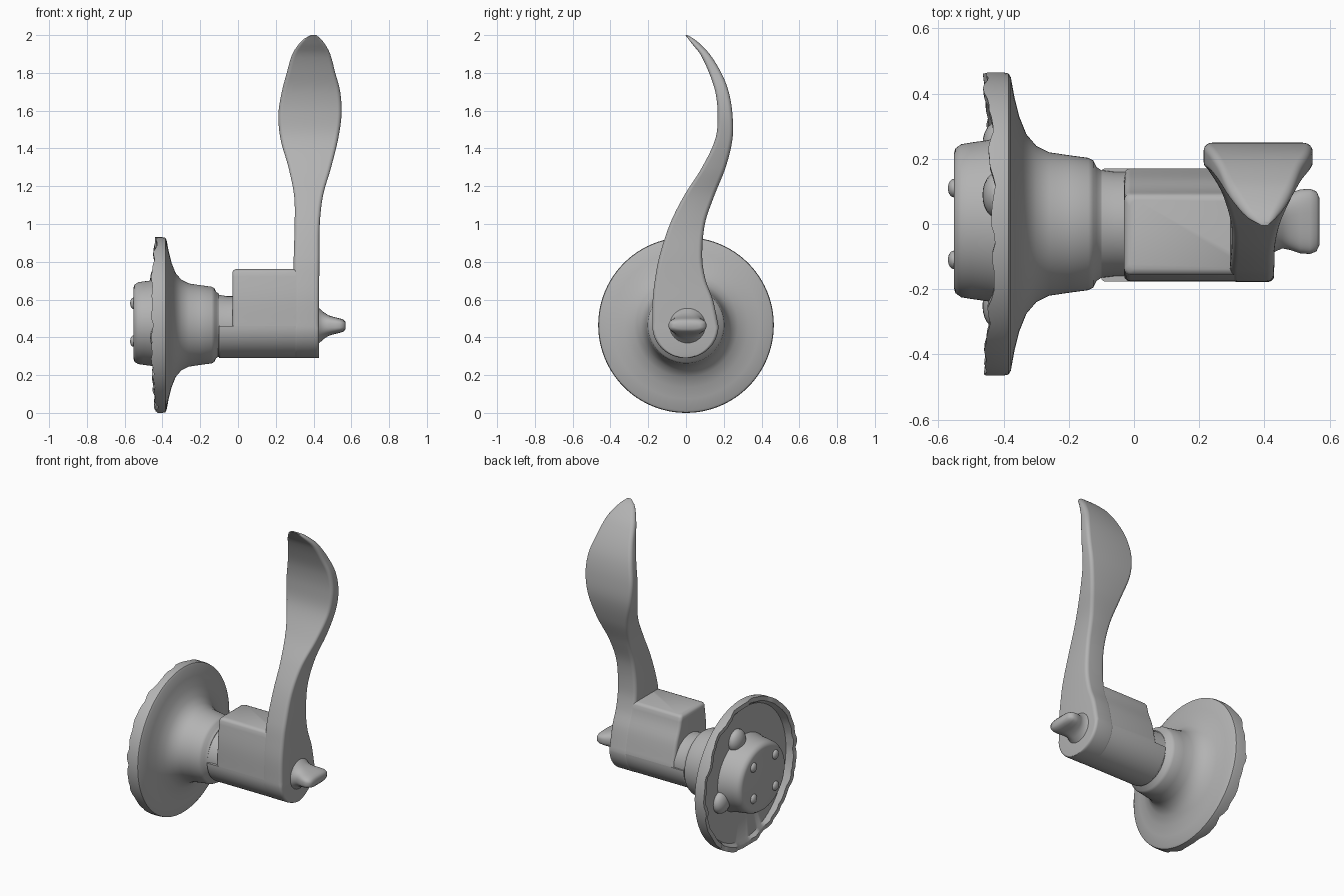
import bpy, bmesh, math, random
from mathutils import Vector

random.seed(4)
if "Cube" in bpy.data.objects:
    bpy.data.objects.remove(bpy.data.objects["Cube"])

AXIS_Z = 0.465
metal = bpy.data.materials.new("grey metal")
metal.use_nodes = True
GREY = (0.45, 0.45, 0.45, 1)
metal.diffuse_color = GREY
metal.node_tree.nodes["Principled BSDF"].inputs["Base Color"].default_value = GREY


def loft(name, rings, angle=40):
    """Skin a list of equal-length closed rings and cap both ends."""
    bm = bmesh.new()
    rows = [[bm.verts.new(p) for p in ring] for ring in rings]
    n = len(rows[0])
    for a, b in zip(rows, rows[1:]):
        for i in range(n):
            j = (i + 1) % n
            bm.faces.new((a[i], a[j], b[j], b[i]))
    bm.faces.new(rows[0])
    bm.faces.new(rows[-1])
    bmesh.ops.recalc_face_normals(bm, faces=bm.faces)
    mesh = bpy.data.meshes.new(name)
    bm.to_mesh(mesh)
    bm.free()
    obj = bpy.data.objects.new(name, mesh)
    bpy.context.collection.objects.link(obj)
    finish(obj, angle)
    return obj


def finish(obj, angle=40):
    if not obj.data.materials:
        obj.data.materials.append(metal)
    bpy.ops.object.select_all(action="DESELECT")
    obj.select_set(True)
    bpy.context.view_layer.objects.active = obj
    bpy.ops.object.shade_smooth_by_angle(angle=math.radians(angle))


def circle(x, ry, rz=None, y=0, z=AXIS_Z, power=1.0, n=96):
    """Ring across the x axis; power below 1 squares it off."""
    rz = ry if rz is None else rz
    ring = []
    for i in range(n):
        a = 2 * math.pi * i / n
        c, s = math.cos(a), math.sin(a)
        ring.append(Vector((x, y + ry * math.copysign(abs(c) ** power, c),
                            z + rz * math.copysign(abs(s) ** power, s))))
    return ring


def rounded_slice(x0, x1, y0, y1, z, radius):
    """Horizontal rounded rectangle."""
    r = min(radius, (x1 - x0) * 0.48, (y1 - y0) * 0.48)
    corners = ((x1 - r, y1 - r), (x0 + r, y1 - r), (x0 + r, y0 + r), (x1 - r, y0 + r))
    ring = []
    for k, (cx, cy) in enumerate(corners):
        for i in range(7):
            a = math.pi / 2 * (k + i / 6)
            ring.append((cx + r * math.cos(a), cy + r * math.sin(a), z))
    return ring


# Rosette: concave dished front, shallow hollow back with a ragged rim
front = [(-.4, .465), (-.385, .462), (-.378, .45), (-.367, .39), (-.352, .33), (-.33, .275),
         (-.3, .24), (-.26, .22), (-.2, .211), (-.14, .203), (-.125, .195), (-.115, .175), (-.1, .165)]
rings = [circle(-.41, .2), circle(-.412, .42)]
noise = [random.uniform(-.013, .013) for _ in range(96)]
for radius in (.437, .452, .465):
    ring = circle(-.43, radius)
    for i, p in enumerate(ring):
        p.x -= .03 * (p.y / .465) ** 2 + (noise[i] + noise[i - 1]) / 2
    rings.append(ring)
loft("rosette", rings + [circle(x, r) for x, r in front])

# Mounting boss behind the rosette, with ribs and small screw nubs
boss = [(-.4, .26), (-.45, .247), (-.5, .24), (-.53, .235), (-.548, .222), (-.553, .205)]
loft("mounting_boss", [circle(x, r, r * .92, .01, .475) for x, r in boss])


def lump(name, place, size):
    bpy.ops.mesh.primitive_uv_sphere_add(segments=24, ring_count=12, location=place)
    obj = bpy.context.object
    obj.name = name
    obj.scale = size
    finish(obj)


for k, angle in enumerate((70, 195, 340)):
    a = math.radians(angle)
    lump("boss_rib_%d" % (k + 1), (-.42, .26 * math.cos(a), AXIS_Z + .26 * math.sin(a)), (.045, .07, .07))
for k, (sy, sz) in enumerate(((1, 1), (-1, 1), (-1, -1), (1, -1))):
    lump("screw_nub_%d" % (k + 1), (-.553, .11 * sy, .48 + .1 * sz), (.018, .028, .03))

# Neck joining the rosette to the hub
loft("neck", [circle(-.13, .165), circle(-.1, .165, z=.46), circle(-.06, .16, z=.458), circle(.1, .16, z=.458)])

# Lever outline by height: z, front y, back y, left x, right x
OUTLINE = [(.46, -.178, .172, .295, .43), (.6, -.176, .142, .295, .43), (.7, -.165, .105, .295, .43),
           (.82, -.143, .086, .295, .431), (1, -.085, .1, .3, .433), (1.15, -.01, .15, .297, .45),
           (1.3, .085, .21, .267, .493), (1.45, .155, .246, .225, .53), (1.58, .168, .246, .214, .548),
           (1.7, .155, .226, .232, .541), (1.8, .122, .187, .258, .515), (1.9, .075, .125, .288, .488),
           (1.95, .035, .078, .32, .462), (1.98, .012, .042, .348, .438), (2, -.004, .008, .385, .415)]


def outline_at(z):
    """Smooth cubic interpolation along the outline table."""
    k = max(i for i in range(len(OUTLINE) - 1) if OUTLINE[i][0] <= z or i == 0)
    a, b = OUTLINE[k], OUTLINE[k + 1]
    before, after = OUTLINE[max(k - 1, 0)], OUTLINE[min(k + 2, len(OUTLINE) - 1)]
    h = b[0] - a[0]
    t = (z - a[0]) / h
    out = []
    for c in range(1, 5):
        m0 = (b[c] - before[c]) / (b[0] - before[0]) * h
        m1 = (after[c] - a[c]) / (after[0] - a[0]) * h
        out.append((2 * t**3 - 3 * t * t + 1) * a[c] + (t**3 - 2 * t * t + t) * m0
                   + (3 * t * t - 2 * t**3) * b[c] + (t**3 - t * t) * m1)
    return out


def hub_rows():
    """Round underside of the hub: z, front y, back y."""
    for i in range(1, 20):
        a = math.pi / 2 * i / 20
        half = .175 * math.sin(a)
        yield .46 - .17 * math.cos(a), -.003 - half, -.003 + half


# Lever: round foot, slim stem and curved paddle
rings = [rounded_slice(.295, .43, y0, y1, z, .018) for z, y0, y1 in hub_rows()]
for i in range(78):
    z = .46 + 1.54 * i / 77
    y0, y1, x0, x1 = outline_at(z)
    rings.append(rounded_slice(x0, x1, y0, y1, z, .022))
loft("lever", rings, 50)

# Hub block: same section as the lever foot, cut off flat on top
rings = [rounded_slice(-.1, .36, y0 + .002, y1 - .002, z, .01) for z, y0, y1 in hub_rows()]
rings.append(rounded_slice(-.1, .36, -.176, .17, .46, .01))
rings.append(rounded_slice(-.03, .36, -.176, .17, .461, .02))
for i in range(1, 13):
    z = .46 + .285 * i / 12
    y0, y1 = outline_at(z)[:2]
    rings.append(rounded_slice(-.03, .36, y0 + .002, y1 - .002, z, .02))
for inset, z in ((.006, .755), (.018, .761)):
    y0, y1 = outline_at(z)[:2]
    rings.append(rounded_slice(-.03 + inset, .36, y0 + inset, y1 - inset, z, .02))
loft("hub_block", rings)

# Thumb turn: round foot pinching into a flat rounded wing
turn = [(.42, .1, .1, 1), (.435, .092, .088, 1), (.455, .083, .07, .95), (.48, .088, .054, .8),
        (.51, .098, .045, .7), (.54, .1, .038, .65), (.56, .092, .031, .65), (.57, .07, .018, .7)]
loft("thumb_turn", [circle(x, ry, rz, .008, .462, p, 48) for x, ry, rz, p in turn], 60)
